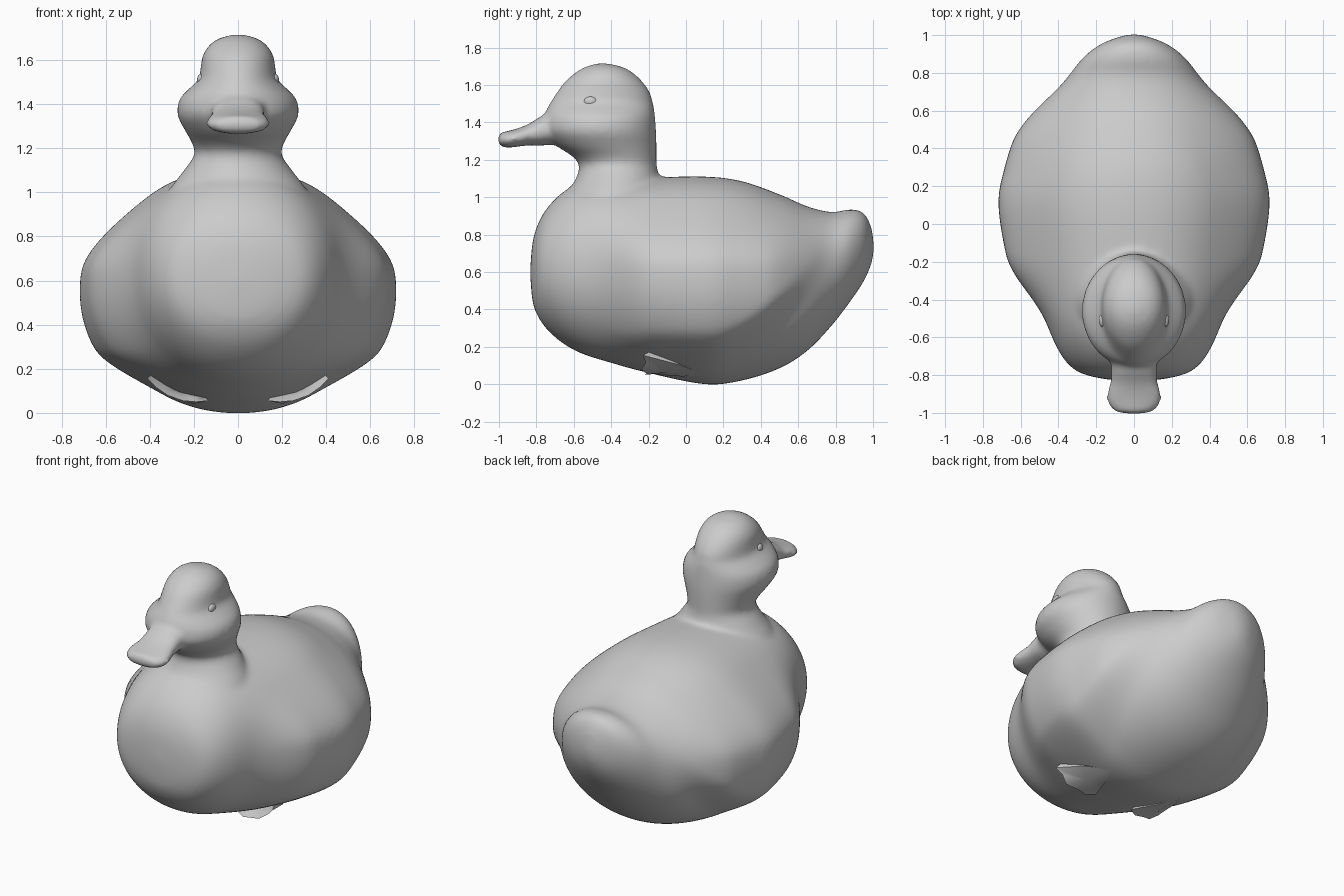
import bpy, bmesh, math
from mathutils import Matrix

if "Cube" in bpy.data.objects:
    bpy.data.objects.remove(bpy.data.objects["Cube"])


def smooth_rows(rows, n=7):
    """Catmull-Rom interpolation of a table of section values."""
    out = []
    for i in range(len(rows) - 1):
        p0, p1 = rows[max(i - 1, 0)], rows[i]
        p2, p3 = rows[i + 1], rows[min(i + 2, len(rows) - 1)]
        for k in range(n):
            t = k / n
            out.append([0.5 * (2*b + (c-a)*t + (2*a-5*b+4*c-d)*t*t + (3*b-a-3*c+d)*t**3)
                        for a, b, c, d in zip(p0, p1, p2, p3)])
    return out + [list(rows[-1])]


def loft(bm, rows, axis, power=2.0, sides=96, bulge=None):
    """Rows are (position, half width, low, high); sections lie across 'axis'."""
    rings = []
    for pos, w, lo, hi in smooth_rows(rows):
        ring = []
        for k in range(sides):
            a = 2 * math.pi * k / sides
            c, s = math.cos(a), math.sin(a)
            x = w * math.copysign(abs(c) ** (2 / power), c)
            v = (lo + hi) / 2 + (hi - lo) / 2 * math.copysign(abs(s) ** (2 / power), s)
            if bulge:
                x += bulge(pos, v) * max(-1, min(1, x / .4))
            ring.append(bm.verts.new((x, pos, v) if axis == 'Y' else (x, v, pos)))
        rings.append(ring)
    for r, q in zip(rings, rings[1:]):
        for k in range(sides):
            j = (k + 1) % sides
            bm.faces.new((r[k], r[j], q[j], q[k]))
    bm.faces.new(rings[0])
    bm.faces.new(rings[-1])


def ease(t):
    t = max(0, min(1, t))
    return t * t * (3 - 2 * t)


def wing_bulge(y, z):
    """Folded wing: soft at the front and top, lower edge sweeping up to the rear."""
    edge = .18 + max(0, y - .15) ** 1.5
    return (.10 * ease((y + .52) / .36) * ease((.78 - y) / .36)
            * ease((.98 - z) / .35) * ease((z - edge + .10) / .21))


def finish(bm, name):
    bmesh.ops.recalc_face_normals(bm, faces=bm.faces)
    for f in bm.faces:
        f.smooth = True
    me = bpy.data.meshes.new(name)
    bm.to_mesh(me)
    bm.free()
    ob = bpy.data.objects.new(name, me)
    bpy.context.collection.objects.link(ob)
    return ob


bm = bmesh.new()

# Torso from chest to raised tail, with the wings swelling from the flanks
loft(bm, [(-.832, .03, .57, .63), (-.82, .16, .44, .76), (-.79, .28, .36, .86),
          (-.74, .35, .29, .945), (-.66, .405, .22, 1.025), (-.56, .45, .165, 1.08),
          (-.42, .505, .12, 1.10), (-.2, .57, .06, 1.105), (.1, .618, 0, 1.11),
          (.3, .585, .02, 1.085), (.5, .52, .085, 1.015), (.65, .45, .18, .95),
          (.78, .35, .315, .92), (.88, .27, .445, .935), (.95, .18, .55, .915),
          (.99, .08, .64, .84), (1.004, .02, .71, .75)], 'Y', 2.08, bulge=wing_bulge)

# Neck and head with full cheeks
loft(bm, [(.85, .36, -.65, -.13), (1.0, .315, -.64, -.135), (1.1, .245, -.588, -.145),
          (1.17, .197, -.572, -.157), (1.22, .207, -.61, -.158), (1.28, .240, -.70, -.158),
          (1.35, .274, -.757, -.16), (1.42, .266, -.757, -.165), (1.47, .222, -.745, -.17),
          (1.51, .180, -.722, -.178), (1.56, .170, -.69, -.193), (1.62, .160, -.645, -.235),
          (1.67, .128, -.585, -.29), (1.70, .082, -.53, -.35), (1.716, .02, -.47, -.43)], 'Z')

# Flat bill
loft(bm, [(-1.006, .05, 1.295, 1.33), (-.99, .105, 1.270, 1.345), (-.95, .14, 1.264, 1.354),
          (-.90, .145, 1.27, 1.368), (-.84, .127, 1.277, 1.392), (-.78, .122, 1.275, 1.43),
          (-.72, .12, 1.28, 1.45), (-.6, .11, 1.29, 1.45)], 'Y', 2.15)

body = finish(bm, "body")
rm = body.modifiers.new("blend", 'REMESH')
rm.mode = 'VOXEL'
rm.voxel_size = .016
rm.use_smooth_shade = True
sm = body.modifiers.new("soften", 'SMOOTH')
sm.factor = .5
sm.iterations = 10

# Eyes
for s, side in ((-1, "right"), (1, "left")):
    bm = bmesh.new()
    bmesh.ops.create_uvsphere(bm, u_segments=24, v_segments=16, radius=1,
                              matrix=Matrix.Translation((s * .166, -.51, 1.51))
                              @ Matrix.Diagonal((.02, .036, .028, 1)))
    finish(bm, "eye_" + side)

# Webbed feet tucked under the belly, scalloped at the front
outline = [(.26, .12, .045), (.35, -.04, .105), (.41, -.23, .155), (.37, -.215, .115),
           (.32, -.24, .08), (.25, -.21, .055), (.19, -.22, .05), (.135, -.19, .055),
           (.20, -.03, .042)]
for s, side in ((-1, "right"), (1, "left")):
    bm = bmesh.new()
    low = [bm.verts.new((s * x, y, z)) for x, y, z in outline]
    top = [bm.verts.new((s * (x * .9 + .027), y * .75 - .02, z + .02)) for x, y, z in outline]
    mid = bm.verts.new((s * .275, -.10, .062))
    cap = bm.verts.new((s * .275, -.09, .11))
    for k in range(len(low)):
        j = (k + 1) % len(low)
        bm.faces.new((low[k], low[j], mid))
        bm.faces.new((top[k], top[j], cap))
        bm.faces.new((low[k], low[j], top[j], top[k]))
    foot = finish(bm, "foot_" + side)
    bpy.ops.object.select_all(action='DESELECT')
    bpy.context.view_layer.objects.active = foot
    foot.select_set(True)
    bpy.ops.object.shade_smooth_by_angle(angle=math.radians(50))
